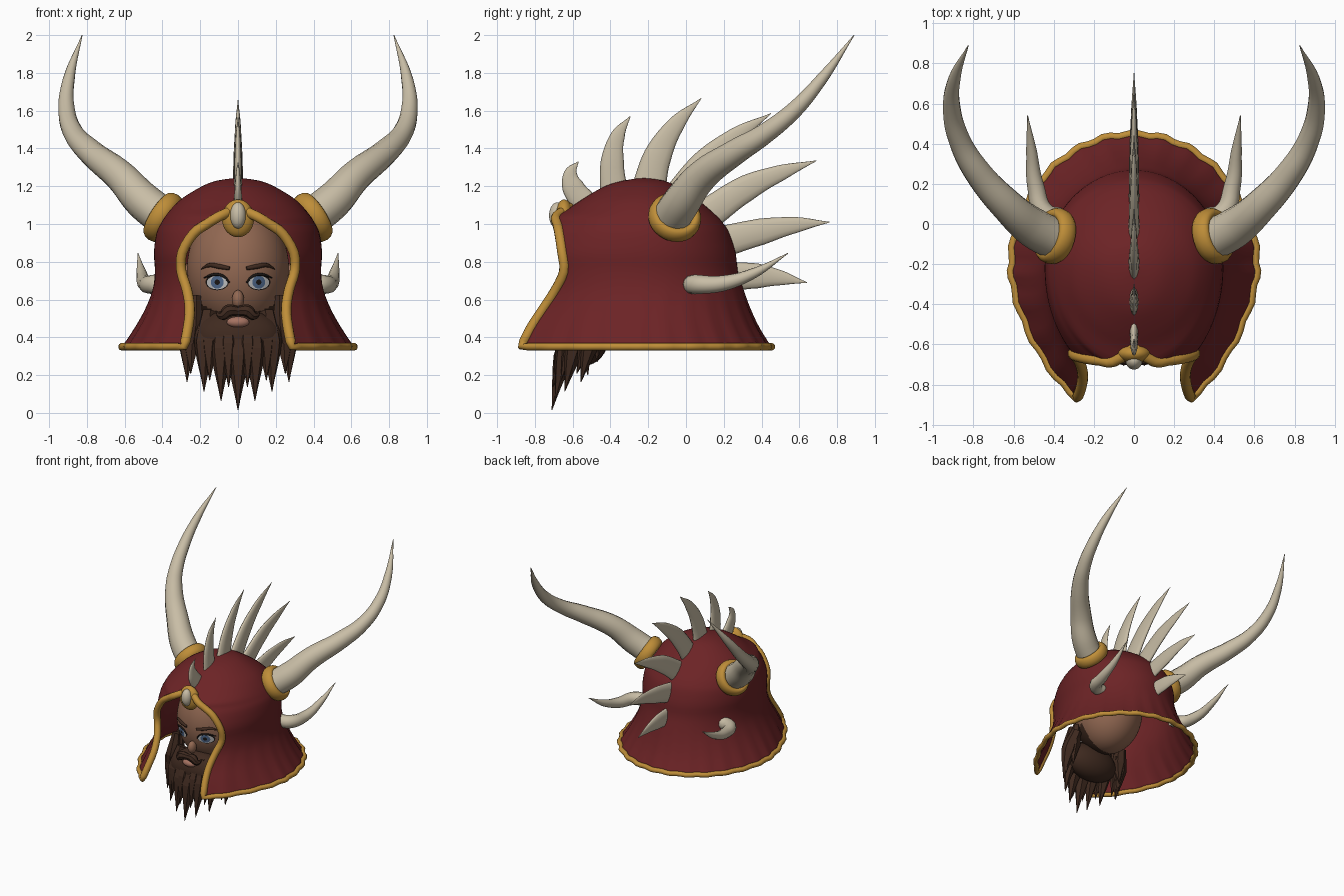
import bpy, bmesh
from math import sin, cos, pi, acos, sqrt
from mathutils import Vector

cube = bpy.data.objects.get("Cube")
if cube:
    bpy.data.objects.remove(cube)


def material(name, r, g, b):
    m = bpy.data.materials.new(name)
    m.use_nodes = True
    m.diffuse_color = (r, g, b, 1)
    m.node_tree.nodes["Principled BSDF"].inputs["Base Color"].default_value = (r, g, b, 1)
    return m


RED = material("dark red", .15, .017, .019)
GOLD = material("gold", .52, .27, .04)
BONE = material("bone", .58, .51, .38)
HAIR = material("brown hair", .05, .023, .014)
SKIN = material("skin", .29, .14, .085)
LIP = material("lip", .38, .17, .12)
WHITE = material("eye white", .6, .6, .6)
BLUE = material("iris blue", .09, .16, .3)
DARK = material("dark", .012, .009, .008)


def add(name, mesh, mat, smooth=True):
    ob = bpy.data.objects.new(name, mesh)
    bpy.context.collection.objects.link(ob)
    mesh.materials.clear()
    mesh.materials.append(mat)
    mesh.polygons.foreach_set("use_smooth", [smooth] * len(mesh.polygons))
    return ob


def from_bm(name, bm, mat, smooth=True):
    mesh = bpy.data.meshes.new(name)
    bm.to_mesh(mesh)
    bm.free()
    return add(name, mesh, mat, smooth)


def tube(name, pts, radii, mat, res=4, smooth=True, poly=False, flat=1):
    """Round tapered tube through points; poly makes a closed loop."""
    cu = bpy.data.curves.new(name, 'CURVE')
    cu.dimensions = '3D'
    cu.bevel_depth, cu.bevel_resolution = 1, res
    cu.use_fill_caps, cu.resolution_u = True, 6
    sp = cu.splines.new('POLY' if poly else 'BEZIER')
    sp.use_cyclic_u = poly
    knots = sp.points if poly else sp.bezier_points
    knots.add(len(pts) - 1)
    for k, p, r in zip(knots, pts, radii):
        k.co = (*p, 1) if poly else p
        k.radius = r
        if not poly:
            k.handle_left_type = k.handle_right_type = 'AUTO'
    tmp = bpy.data.objects.new(name, cu)
    bpy.context.collection.objects.link(tmp)
    dg = bpy.context.evaluated_depsgraph_get()
    mesh = bpy.data.meshes.new_from_object(tmp.evaluated_get(dg))
    bpy.data.objects.remove(tmp)
    for v in mesh.vertices:
        v.co.x *= flat
    return add(name, mesh, mat, smooth)


def ball(name, loc, size, mat, u=24, v=16):
    bm = bmesh.new()
    bmesh.ops.create_uvsphere(bm, u_segments=u, v_segments=v, radius=1)
    bmesh.ops.scale(bm, vec=size, verts=bm.verts)
    bmesh.ops.translate(bm, vec=loc, verts=bm.verts)
    return from_bm(name, bm, mat)


# Helmet rows: height, half width, back y, opening half width, opening y
CY = -.22
ROWS = [(.35, .61, .445, .285, -.87), (.45, .545, .385, .265, -.82),
        (.55, .49, .34, .255, -.755), (.65, .452, .305, .27, -.69),
        (.75, .44, .275, .3, -.645), (.85, .445, .262, .295, -.655),
        (.95, .432, .23, .235, -.67), (1.0, .41, .2, .165, -.68),
        (1.04, .385, .165, .1, -.685), (1.09, .345, .11, 0, -.61),
        (1.14, .29, .045, 0, -.535), (1.2, .19, -.05, 0, -.43),
        (1.23, .11, -.12, 0, -.33), (1.245, .002, -.218, 0, -.222)]
STEP, HALF = 3, 40


def catmull(rows):
    ext = [rows[0]] + rows + [rows[-1]]
    for i in range(1, len(rows)):
        a, b, c, d = ext[i - 1:i + 3]
        for k in range(STEP):
            t = k / STEP
            yield [q + .5 * t * (r - p + t * (2 * p - 5 * q + 4 * r - s + t * (3 * (q - r) + s - p)))
                   for p, q, r, s in zip(a, b, c, d)]
    yield rows[-1]


def section(z, a, back, fx, fy):
    """Outline from the right opening edge round the back to the left one."""
    fx = max(fx, 0)
    low = max(0, (.7 - z) / .35)
    n = 2 - .4 * low
    f = (CY - fy) / (1 - (fx / a) ** n) ** (1 / n)
    end = acos((fx / a) ** (n / 2))
    for i in range(-HALF, HALF + 1):
        th = -pi / 2 + abs(i) / HALF * (pi / 2 + end)
        side = 0 if i == 0 else (1 if i > 0 else -1)
        c, s = max(cos(th), 0), sin(th)
        wave = 1 + .011 * low * cos(abs(i) / HALF * 22 * pi) * (abs(i) < HALF)
        if s > 0:
            x, y = a * c ** (2 / n), -f * s ** (2 / n)
        else:
            x, y = a * c, -(back - CY) * s
        yield Vector((side * x * wave, CY + y * wave, z))


grid = [list(section(*row)) for row in catmull(ROWS)]
bm = bmesh.new()
vs = [[bm.verts.new(p) for p in row] for row in grid]
for r0, r1 in zip(vs, vs[1:]):
    for i in range(2 * HALF):
        bm.faces.new((r0[i], r0[i + 1], r1[i + 1], r1[i]))
bmesh.ops.remove_doubles(bm, verts=bm.verts, dist=.0005)
bmesh.ops.recalc_face_normals(bm, faces=bm.faces)
helmet = from_bm("helmet_shell", bm, RED)
sol = helmet.modifiers.new("thickness", 'SOLIDIFY')
sol.thickness = .012

# Gold trim round the brim and the face opening
opening = grid[1:9 * STEP + 1]
loop = [r[0] for r in reversed(opening)] + grid[0] + [r[-1] for r in opening[:-1]]
tube("gold_trim", loop, [.02 if p.z < .37 else .027 for p in loop], GOLD, poly=True)

# Paired horns with gold collars, and small side spikes
HORN = [(.34, -.1, 1.0), (.5, -.02, 1.12), (.62, .08, 1.25), (.78, .26, 1.38),
        (.87, .42, 1.48), (.908, .58, 1.61), (.895, .72, 1.77), (.825, .89, 2)]
SPIKE = [(.36, .03, .68), (.44, .05, .68), (.49, .19, .685), (.51, .36, .74), (.53, .54, .845)]
for side, label in ((1, "left"), (-1, "right")):
    flip = lambda pts: [(side * x, y, z) for x, y, z in pts]
    tube(label + "_horn", flip(HORN), [.105, .1, .085, .068, .054, .044, .031, .002], BONE, 5)
    tube(label + "_side_spike", flip(SPIKE), [.05, .052, .042, .027, .002], BONE)
    bpy.ops.mesh.primitive_torus_add(major_radius=.11, minor_radius=.032,
                                     major_segments=32, minor_segments=12)
    ring = bpy.context.object
    ring.name = label + "_horn_collar"
    ring.scale.z = 1.5
    ring.location = (side * .395, -.06, 1.035)
    ring.rotation_euler = Vector((side * .78, .22, .5)).to_track_quat('Z', 'Y').to_euler()
    ring.data.materials.append(GOLD)
    bpy.ops.object.shade_smooth()

# Crest of flattened spikes along the middle: base radius, then y and z points
CREST = [(.07, (-.53, 1.1), (-.6, 1.2), (-.61, 1.27), (-.57, 1.33)),
         (.075, (-.38, 1.15), (-.39, 1.33), (-.36, 1.47), (-.295, 1.57)),
         (.09, (-.2, 1.18), (-.15, 1.36), (-.05, 1.53), (.08, 1.665)),
         (.09, (-.05, 1.12), (.1, 1.32), (.27, 1.47), (.45, 1.585)),
         (.085, (.1, 1.04), (.32, 1.19), (.5, 1.27), (.69, 1.335)),
         (.085, (.17, .9), (.4, .96), (.58, .995), (.76, 1.01)),
         (.08, (.2, .72), (.38, .725), (.5, .715), (.64, .69))]
for i, (r, *pts) in enumerate(CREST):
    tube(f"crest_spike_{i + 1}", [(0, y, z) for y, z in pts],
         [r, r * .82, r * .5, .002], BONE, flat=.32)

# Brow ornament
ball("brow_mount", (0, -.645, 1.03), (.085, .05, .1), GOLD)
ball("brow_stone", (0, -.68, 1.045), (.042, .045, .07), BONE)

# Head, bearded below the cheeks
HC, HR = Vector((0, -.33, .76)), Vector((.27, .29, .34))
head = ball("head", HC, HR, SKIN, 96, 72)
head.data.materials.append(HAIR)
for p in head.data.polygons:
    c = p.center
    p.material_index = int(c.z < .47 + .55 * abs(c.x) and c.y < -.36 and c.z < .62)


def on_face(x, z, lift=.004):
    d = 1 - (x / HR.x) ** 2 - ((z - HC.z) / HR.z) ** 2
    return Vector((x, HC.y - HR.y * sqrt(max(d, 0)) - lift, z))


def plate(name, x, z, rx, rz, lift, mat, n=24):
    bm = bmesh.new()
    mid = bm.verts.new(on_face(x, z, lift))
    rings = [[bm.verts.new(on_face(x + k * rx * cos(a * 2 * pi / n), z + k * rz * sin(a * 2 * pi / n), lift))
              for a in range(n)] for k in (.5, 1)]
    inner, outer = rings
    for a in range(n):
        b = (a + 1) % n
        bm.faces.new((mid, inner[a], inner[b]))
        bm.faces.new((inner[a], outer[a], outer[b], inner[b]))
    return from_bm(name, bm, mat)


# Eyes, brows, ears, moustache
for side, label in ((1, "left"), (-1, "right")):
    ex = side * .11
    plate(label + "_eye_rim", ex, .693, .062, .044, .002, DARK)
    plate(label + "_eye_white", ex, .69, .055, .036, .004, WHITE)
    plate(label + "_iris", ex, .692, .034, .034, .006, BLUE)
    plate(label + "_pupil", ex, .692, .014, .014, .008, DARK)
    lash = [on_face(side * x, z) for x, z in ((.045, .69), (.08, .725), (.13, .732), (.18, .715))]
    tube(label + "_lashes", lash, [.004, .007, .008, .003], DARK, 2)
    brow = [on_face(side * x, z) for x, z in ((.045, .765), (.1, .775), (.15, .782), (.195, .762))]
    tube(label + "_eyebrow", brow, [.01, .013, .011, .003], HAIR, 2)
    ball(label + "_ear", (side * .275, -.33, .72), (.025, .045, .07), SKIN)
    tash = [(0, -.665, .54), (side * .05, -.67, .54), (side * .085, -.665, .515), (side * .118, -.64, .54)]
    tube(label + "_moustache", tash, [.025, .034, .024, .002], HAIR, 2, False)
ball("nose", (0, -.61, .6), (.032, .04, .05), SKIN)

# Beard mass, mouth and pointed locks
ball("beard_mass", (0, -.54, .4), (.24, .13, .15), HAIR)
ball("lips", (0, -.645, .48), (.06, .035, .03), LIP)


def lock(name, x, top, tip, r):
    y = -.71 + 2.1 * x * x
    pts = [(x * .85, y + .12, top), (x * .97, y + .06, top * .6 + tip * .4), (x, y, tip)]
    tube(name, pts, [r * .7, r, .002], HAIR, 1, False)


for i in range(-3, 4):
    ax = abs(i) * .09
    lock(f"long_lock_{i + 4}", i * .09, .48 + ax * .3, .015 + .55 * ax, .06)
for i in range(-3, 3):
    x = (i + .5) * .1
    lock(f"short_lock_{i + 4}", x, .5, .12 + .35 * abs(x), .05)
for side, label in ((1, "left"), (-1, "right")):
    for k in range(2):
        pts = [(side * .225, -.5 + k * .06, .62), (side * .235, -.53 + k * .06, .45),
               (side * (.27 - k * .03), -.52 + k * .05, .2 + k * .07)]
        tube(f"{label}_cheek_lock_{k + 1}", pts, [.03, .055, .002], HAIR, 1, False)
